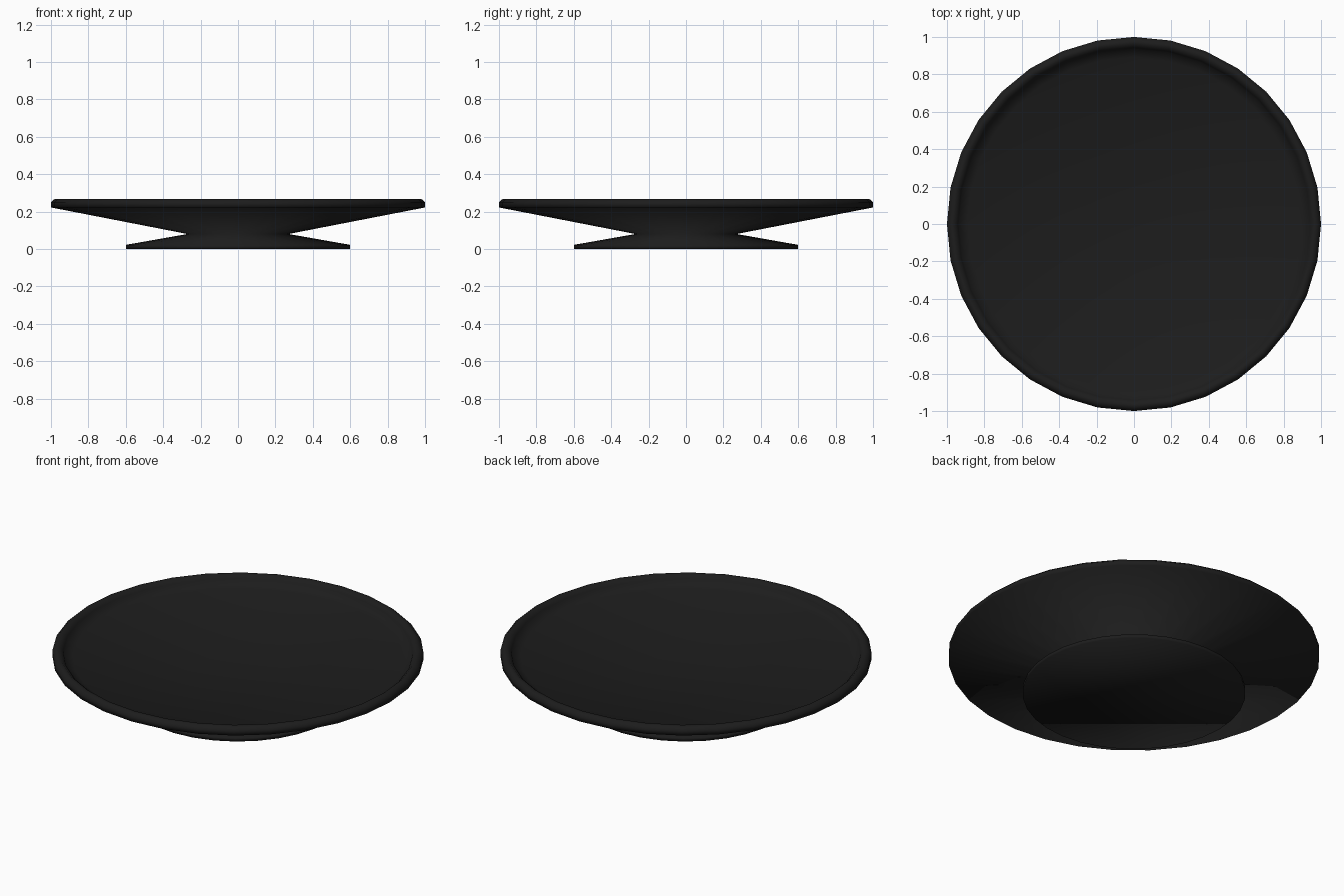
import bpy, bmesh, math

if "Cube" in bpy.data.objects:
    bpy.data.objects.remove(bpy.data.objects["Cube"])

SIDES = 32

# Radius / height profile from the underside of the foot to the dished floor
PROFILE = [
    (0.60, 0.00), (0.60, 0.022),      # foot
    (0.27, 0.08),                     # pinched neck
    (1.00, 0.222), (1.00, 0.25),      # flared dish and outer rim
    (0.98, 0.268), (0.962, 0.268),    # rim top
    (0.942, 0.25), (0.935, 0.23),     # steep inner lip
    (0.89, 0.215),                    # foot of the lip
    (0.27, 0.11),                     # shallow cone inside the dish
]

bm = bmesh.new()
rings = [[bm.verts.new((r * math.cos(2 * math.pi * i / SIDES),
                        r * math.sin(2 * math.pi * i / SIDES), z))
          for i in range(SIDES)] for r, z in PROFILE]

# Walls between neighbouring rings, then bottom and floor discs
for a, b in zip(rings, rings[1:]):
    for i in range(SIDES):
        j = (i + 1) % SIDES
        bm.faces.new((a[i], a[j], b[j], b[i]))
bm.faces.new(rings[0][::-1])
bm.faces.new(rings[-1])

# Smooth shading all over
for f in bm.faces:
    f.smooth = True

mesh = bpy.data.meshes.new("pedestal_plate")
bm.to_mesh(mesh)
bm.free()
plate = bpy.data.objects.new("pedestal_plate", mesh)
bpy.context.collection.objects.link(plate)

# Matte black finish
black = bpy.data.materials.new("matte_black")
black.diffuse_color = (0.012, 0.012, 0.012, 1)
black.use_nodes = True
black.node_tree.nodes["Principled BSDF"].inputs["Base Color"].default_value = black.diffuse_color
mesh.materials.append(black)
